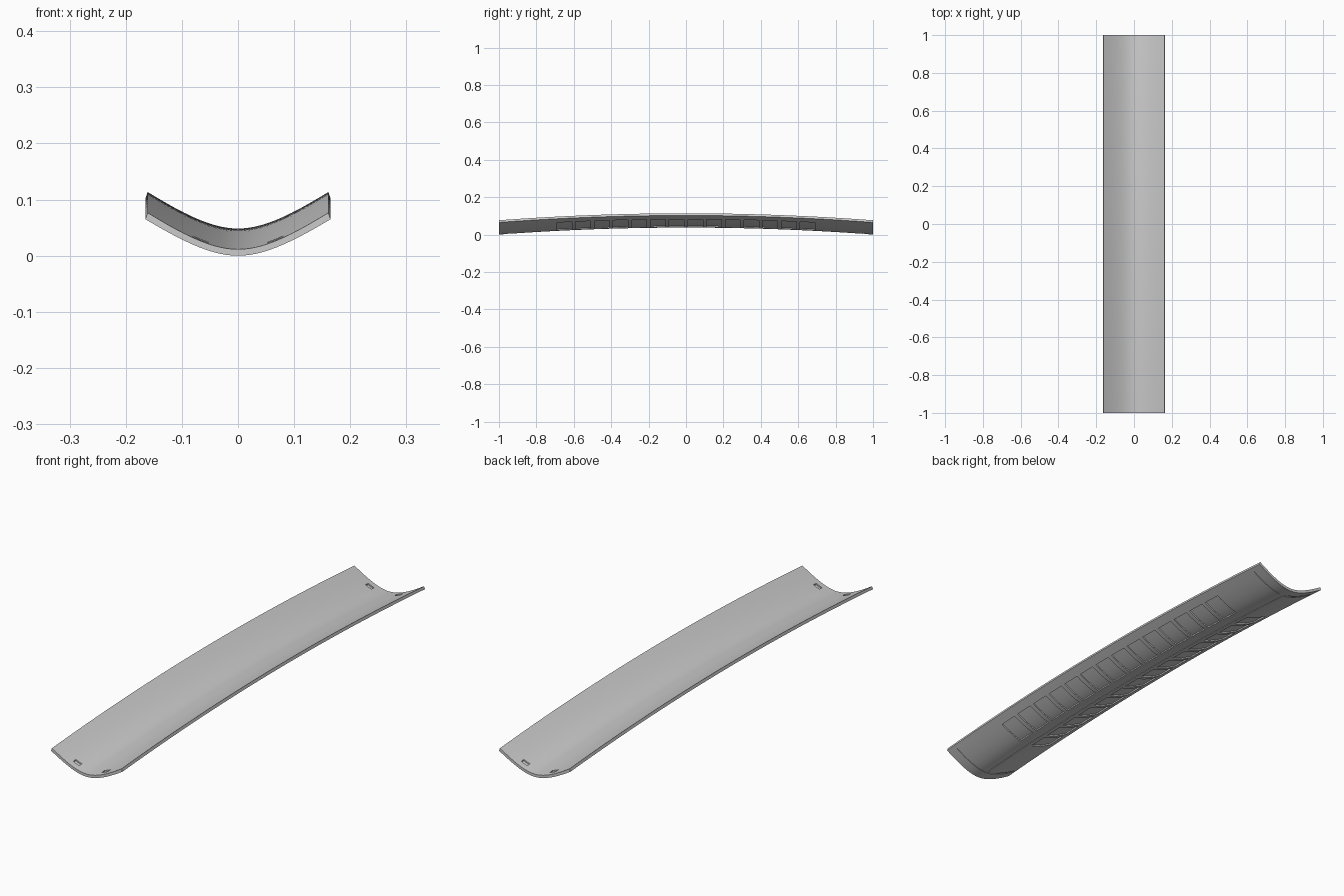
import bpy, bmesh, math

if "Cube" in bpy.data.objects:
    bpy.data.objects.remove(bpy.data.objects["Cube"])

A, K2, CAMBER = 0.071, 0.495, 0.037
HALF_W, THICK = 0.165, 0.0115


def sag(x):
    return math.sqrt(A * A + K2 * x * x) - A


# Underside is cut by pockets and grooves, top by small end slots
PITCH, POCKET = 0.1, 0.04
centres = [-0.65 + PITCH * i for i in range(14)]


def under_depth(x, y):
    x, y = abs(x), abs(y)
    if 0.03 < x < 0.13 and any(abs(y - abs(c)) < POCKET for c in centres):
        return 0.0055
    if x < 0.010 and y < 0.955:
        return 0.002
    if 0.945 < y < 0.955 and x < 0.15:
        return 0.002
    return 0.0


def top_depth(x, y):
    return 0.006 if 0.054 < abs(x) < 0.082 and 0.957 < abs(y) < 0.975 else 0.0


# Grid lines pass through every edge of the pockets, grooves and slots
half_x = [0.010, 0.02, 0.03, 0.042, 0.054, 0.068, 0.082, 0.098, 0.114, 0.13, 0.15, HALF_W]
xs = [-v for v in reversed(half_x)] + [0] + half_x
ys = {-1.0, 1.0, 0.0}
for s in (-1, 1):
    ys.update(s * v for v in (0.75, 0.8, 0.85, 0.9, 0.945, 0.955, 0.957, 0.975))
for c in centres:
    ys.update((round(c - POCKET, 4), round(c, 4), round(c + POCKET, 4)))
ys = sorted(ys)
nx, ny = len(xs), len(ys)

bm = bmesh.new()
cache = {}


def vert(i, j, side, d):
    key = (i, j, side, d)
    if key not in cache:
        x, y = xs[i], ys[j]
        z = sag(x) + CAMBER * (1 - y * y)
        h = THICK - d if side == 'top' else d
        cache[key] = bm.verts.new((x * (1 - 0.024 * h / THICK), y, z + h))
    return cache[key]


def face(vs):
    bm.faces.new(vs)


depth = {'top': top_depth, 'under': under_depth}


def level(i, j, side):
    return depth[side]((xs[i] + xs[i + 1]) / 2, (ys[j] + ys[j + 1]) / 2)


# Skins of the shell and the walls of each recess
for side in depth:
    for i in range(nx - 1):
        for j in range(ny - 1):
            d = level(i, j, side)
            face([vert(a, b, side, d) for a, b in
                  ((i, j), (i + 1, j), (i + 1, j + 1), (i, j + 1))])
            if i < nx - 2:
                e = level(i + 1, j, side)
                if e != d:
                    face([vert(i + 1, j, side, d), vert(i + 1, j + 1, side, d),
                          vert(i + 1, j + 1, side, e), vert(i + 1, j, side, e)])
            if j < ny - 2:
                e = level(i, j + 1, side)
                if e != d:
                    face([vert(i, j + 1, side, d), vert(i + 1, j + 1, side, d),
                          vert(i + 1, j + 1, side, e), vert(i, j + 1, side, e)])

# Rim around the perimeter
border = [((i, j), (i + 1, j)) for j in (0, ny - 1) for i in range(nx - 1)]
border += [((i, j), (i, j + 1)) for i in (0, nx - 1) for j in range(ny - 1)]
for p, q in border:
    face([vert(*p, 'under', 0.0), vert(*q, 'under', 0.0),
          vert(*q, 'top', 0.0), vert(*p, 'top', 0.0)])

bmesh.ops.recalc_face_normals(bm, faces=bm.faces)
mesh = bpy.data.meshes.new("curved_panel")
bm.to_mesh(mesh)
bm.free()
panel = bpy.data.objects.new("curved_panel", mesh)
bpy.context.collection.objects.link(panel)
bpy.context.view_layer.objects.active = panel
panel.select_set(True)
bpy.ops.object.shade_smooth_by_angle(angle=math.radians(30))
